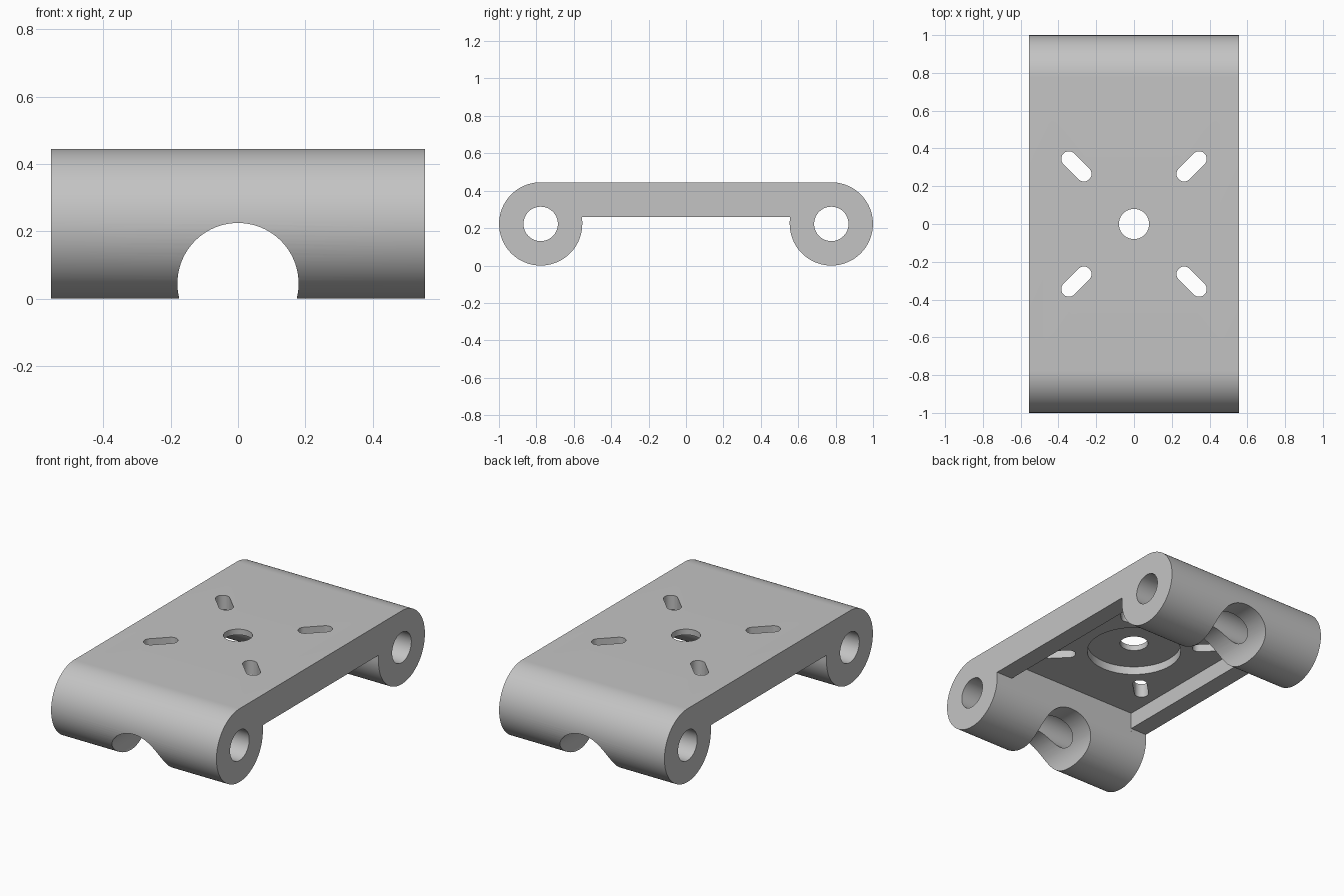
import bpy, bmesh
from math import cos, sin, pi, radians

if "Cube" in bpy.data.objects:
    bpy.data.objects.remove(bpy.data.objects["Cube"])

HALF_W = 0.555      # half width of the bracket
BARREL_Y = 0.777    # barrel axis position
BARREL_R = 0.2225   # barrel radius and axis height
TOP, RAIL, CEILING, SEAT = 0.445, 0.26, 0.36, 0.41


def arc(cu, cv, r, start, end, steps):
    """Points on an arc, angles in degrees, both ends included."""
    angles = [radians(start + (end - start) * i / steps) for i in range(steps + 1)]
    return [(cu + r * cos(a), cv + r * sin(a)) for a in angles]


def circle(cu, cv, r, steps=64):
    return arc(cu, cv, r, 0, 360, steps)[:-1]


def prism(name, outline, low, high, axis):
    """Extrude a closed outline along the x, y or z axis."""
    place = {"x": lambda u, v, d: (d, u, v),
             "y": lambda u, v, d: (u, d, v),
             "z": lambda u, v, d: (u, v, d)}[axis]
    bm = bmesh.new()
    ends = [[bm.verts.new(place(u, v, d)) for u, v in outline] for d in (low, high)]
    for ring in ends:
        bm.faces.new(ring)
    n = len(outline)
    for i in range(n):
        j = (i + 1) % n
        bm.faces.new((ends[0][i], ends[0][j], ends[1][j], ends[1][i]))
    bmesh.ops.recalc_face_normals(bm, faces=bm.faces)
    mesh = bpy.data.meshes.new(name)
    bm.to_mesh(mesh)
    bm.free()
    obj = bpy.data.objects.new(name, mesh)
    bpy.context.collection.objects.link(obj)
    return obj


# Body: two round barrels joined by a flat plate
profile = arc(-BARREL_Y, BARREL_R, BARREL_R, 90, 360, 72)
profile += [(-HALF_W, RAIL), (HALF_W, RAIL)]
profile += arc(BARREL_Y, BARREL_R, BARREL_R, 180, 450, 72)
body = prism("hinge_plate", profile, -HALF_W, HALF_W, "x")

# Underside pocket between two side rails, with a round seat in its middle
pocket = [(-0.445, -HALF_W), (0.445, -HALF_W), (0.445, HALF_W), (-0.445, HALF_W)]
cutters = [
    prism("pocket_cutter", pocket, 0.24, CEILING, "z"),
    prism("seat_cutter", circle(0, 0, 0.267), 0.3, SEAT, "z"),
    prism("centre_hole_cutter", circle(0, 0, 0.08), 0.3, 0.6, "z"),
    # Arched notch under both barrels
    prism("notch_cutter_front", circle(0, 0.045, 0.18, 96), -1.2, -0.5, "y"),
    prism("notch_cutter_back", circle(0, 0.045, 0.18, 96), 0.5, 1.2, "y"),
]

# Pin holes through the barrels
for side in (-1, 1):
    cutters.append(prism("pin_hole_cutter", circle(side * BARREL_Y, BARREL_R, 0.092),
                         -0.7, 0.7, "x"))

# Four rounded slots pointing to the centre
for turn in (45, 135, 225, 315):
    a = radians(turn)
    near, far = 0.265 * 2 ** 0.5, 0.345 * 2 ** 0.5
    slot = arc(far * cos(a), far * sin(a), 0.04, turn - 90, turn + 90, 16)
    slot += arc(near * cos(a), near * sin(a), 0.04, turn + 90, turn + 270, 16)
    cutters.append(prism("slot_cutter", slot, 0.3, 0.6, "z"))

# Cut everything out, then drop the cutters
bpy.ops.object.select_all(action="DESELECT")
bpy.context.view_layer.objects.active = body
body.select_set(True)
for cutter in cutters:
    cutter.hide_render = True
    mod = body.modifiers.new(cutter.name, "BOOLEAN")
    mod.operation = "DIFFERENCE"
    mod.solver = "EXACT"
    mod.object = cutter
    bpy.ops.object.modifier_apply(modifier=mod.name)
for cutter in cutters:
    bpy.data.objects.remove(cutter)

# Plain grey finish
grey = bpy.data.materials.new("plain_grey")
grey.use_nodes = True
colour = (0.55, 0.55, 0.55, 1)
grey.diffuse_color = colour
grey.node_tree.nodes["Principled BSDF"].inputs["Base Color"].default_value = colour
body.data.materials.clear()
body.data.materials.append(grey)
for face in body.data.polygons:
    face.material_index = 0

bpy.ops.object.shade_smooth_by_angle(angle=radians(30))
